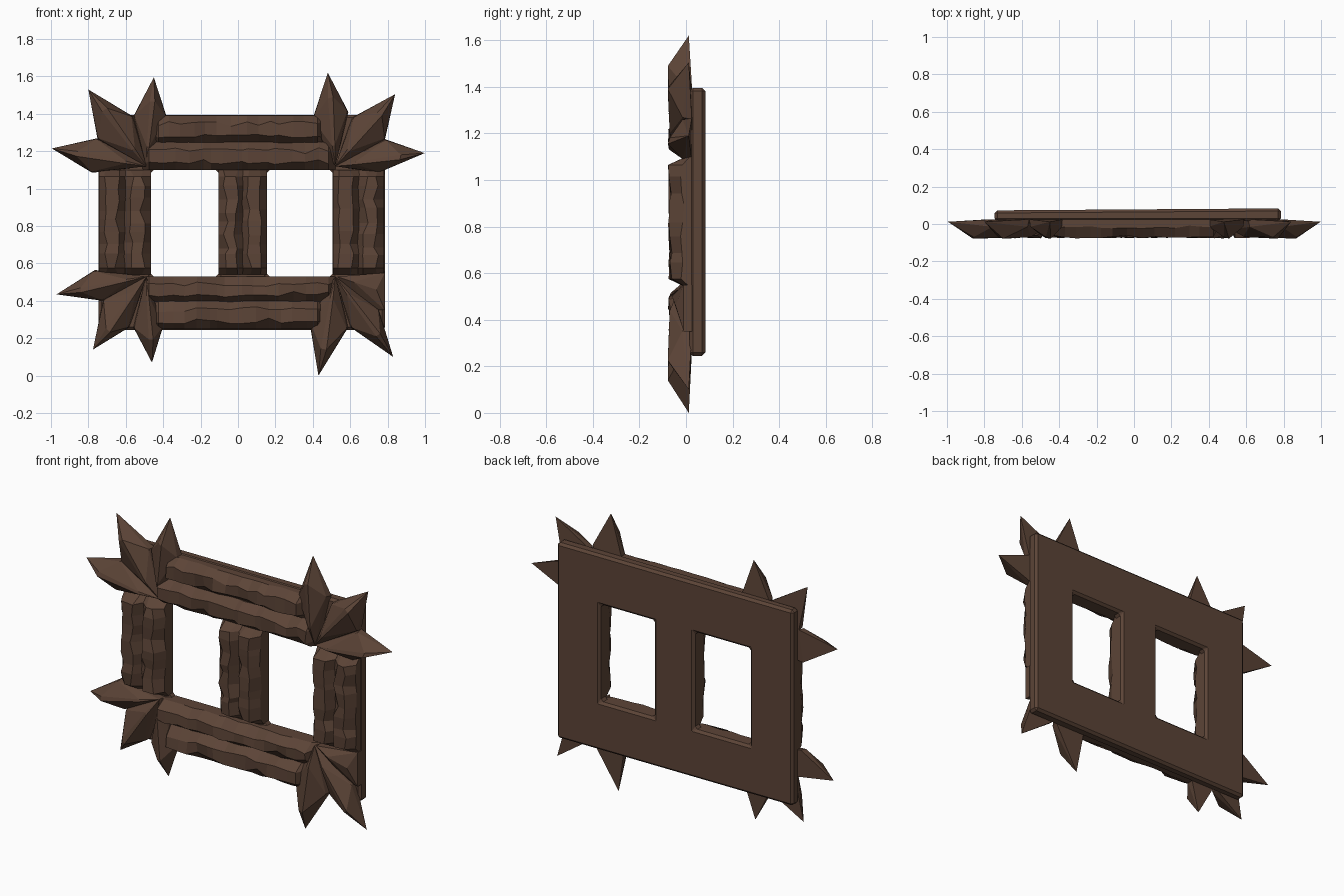
import bpy, bmesh, random
from mathutils import Vector

if "Cube" in bpy.data.objects:
    bpy.data.objects.remove(bpy.data.objects["Cube"])

random.seed(4)
wood = bpy.data.materials.new("dark brown wood")
wood.diffuse_color = (0.107, 0.058, 0.038, 1)
wood.use_nodes = True
wood.node_tree.nodes["Principled BSDF"].inputs["Base Color"].default_value = wood.diffuse_color


def finish(name, bm):
    bmesh.ops.recalc_face_normals(bm, faces=bm.faces)
    me = bpy.data.meshes.new(name)
    bm.to_mesh(me)
    bm.free()
    me.materials.append(wood)
    ob = bpy.data.objects.new(name, me)
    bpy.context.collection.objects.link(ob)
    return ob


def j(a):
    return random.uniform(-a, a)


# Backing plate: grid of cells with two window openings, given thickness
xs = [-0.745, -0.465, -0.105, 0.155, 0.505, 0.785]
zs = [0.245, 0.53, 1.10, 1.395]
bm = bmesh.new()
grid = [[bm.verts.new((x, 0.015, z)) for z in zs] for x in xs]
for a in range(5):
    for b in range(3):
        if b == 1 and a in (1, 3):
            continue
        bm.faces.new((grid[a][b], grid[a + 1][b], grid[a + 1][b + 1], grid[a][b + 1]))
ext = bmesh.ops.extrude_face_region(bm, geom=bm.faces[:])
for v in ext["geom"]:
    if isinstance(v, bmesh.types.BMVert):
        v.co.y = 0.078 + 0.007 * v.co.x
plate = finish("back_plate", bm)
bev = plate.modifiers.new("worn edges", "BEVEL")
bev.width = 0.014
bev.segments = 1
bev.limit_method = "ANGLE"

# Rough hewn logs: a chamfered profile lofted with chipped, uneven rings
PROFILE = [(0, 0.03), (0, -0.015), (0.24, -0.07), (0.74, -0.072), (1, -0.015), (1, 0.03)]


def log(name, start, end, lo, hi, vertical):
    length = end - start
    n = max(6, int(length / 0.07))
    ts = [0, 0.035]
    ts += [0.035 + (length - 0.07) * (i + j(0.3)) / n for i in range(1, n)]
    ts += [length - 0.035, length]
    bm = bmesh.new()
    rings = []
    for i, t in enumerate(ts):
        tip = i in (0, len(ts) - 1)
        ring = []
        for k, (u, y) in enumerate(PROFILE):
            w = lo + u * (hi - lo)
            if 0 < k < 5:
                y += j(0.005)
                if k in (2, 3):
                    w += j(0.008)
                    if random.random() < 0.2:      # chipped edge
                        w += 0.016 if k == 2 else -0.016
                        y += 0.008
                else:
                    y += j(0.008)
            y = max(y, -0.078)
            if tip:
                y = 0.03 + (y - 0.03) * 0.3
            s = start + t
            ring.append(bm.verts.new((w, y, s) if vertical else (s, y, w)))
        rings.append(ring)
    for r, q in zip(rings, rings[1:]):
        for k in range(6):
            m = (k + 1) % 6
            bm.faces.new((r[k], r[m], q[m], q[k]))
    bm.faces.new(rings[0])
    bm.faces.new(rings[-1])
    finish(name, bm)


log("top_outer_log", -0.46, 0.46, 1.245, 1.39, False)
log("top_inner_log", -0.51, 0.52, 1.10, 1.25, False)
log("bottom_inner_log", -0.51, 0.52, 0.395, 0.53, False)
log("bottom_outer_log", -0.46, 0.46, 0.25, 0.40, False)
for side, lo, hi in (("left", -0.742, -0.465), ("middle", -0.105, 0.155), ("right", 0.507, 0.78)):
    mid = (lo + hi) / 2
    log(side + "_post_a", 0.54, 1.10, lo, mid + 0.005, True)
    log(side + "_post_b", 0.54, 1.10, mid - 0.005, hi, True)


def hull(name, pts):
    bm = bmesh.new()
    for p in pts:
        bm.verts.new(p)
    res = bmesh.ops.convex_hull(bm, input=bm.verts[:])
    junk = {g for g in res["geom_interior"] + res["geom_unused"] if isinstance(g, bmesh.types.BMVert)}
    bmesh.ops.delete(bm, geom=list(junk), context="VERTS")
    return finish(name, bm)


# Faceted spike: flat back, widest at its shoulders, high ridge, tip sloping back
def spike(name, base, tip, left, right):
    b, t, l, r = (Vector((p[0], 0, p[1])) for p in (base, tip, left, right))

    def at(p, y):
        return (p.x, y, p.z)

    side = (r - l) * 0.09
    low, high = b.lerp(t, 0.22), b.lerp(t, 0.73)
    pts = [at(b, 0.025), at(b, -0.03), at(t, 0.012)]
    for s in (l, r):
        pts += [at(s, 0.025), at(s.lerp(high, 0.06), -0.015)]
    pts += [at(low + side * 0.4, -0.07), at(low - side * 0.4, -0.066)]
    pts += [at(high + side, -0.078), at(high - side * 0.6, -0.07)]
    hull(name, pts)


CORNERS = {
    "top_left": ((-0.49, 1.12), [
        ((-0.995, 1.215), (-0.75, 1.27), (-0.78, 1.085)),
        ((-0.80, 1.53), (-0.75, 1.26), (-0.56, 1.385)),
        ((-0.45, 1.595), (-0.56, 1.385), (-0.38, 1.38))]),
    "top_right": ((0.52, 1.12), [
        ((0.48, 1.62), (0.395, 1.36), (0.59, 1.41)),
        ((0.84, 1.505), (0.61, 1.38), (0.785, 1.26)),
        ((0.998, 1.19), (0.785, 1.265), (0.75, 1.085))]),
    "bottom_left": ((-0.49, 0.53), [
        ((-0.97, 0.435), (-0.765, 0.565), (-0.72, 0.40)),
        ((-0.775, 0.14), (-0.72, 0.41), (-0.58, 0.26)),
        ((-0.46, 0.07), (-0.56, 0.26), (-0.40, 0.265))]),
    "bottom_right": ((0.52, 0.53), [
        ((0.43, 0.0), (0.38, 0.30), (0.59, 0.26)),
        ((0.83, 0.10), (0.60, 0.26), (0.75, 0.36))]),
}
for corner, (base, spikes) in CORNERS.items():
    for i, s in enumerate(spikes):
        spike(f"{corner}_spike_{i + 1}", base, *s)

# Broken off stump filling the place of the missing lower right spike
hull("bottom_right_stump", [
    (0.53, 0.025, 0.53), (0.53, -0.03, 0.53), (0.785, 0.025, 0.55), (0.785, -0.01, 0.55),
    (0.785, 0.025, 0.35), (0.785, -0.01, 0.35), (0.62, -0.06, 0.50), (0.74, -0.045, 0.46),
    (0.66, 0.025, 0.36)])
